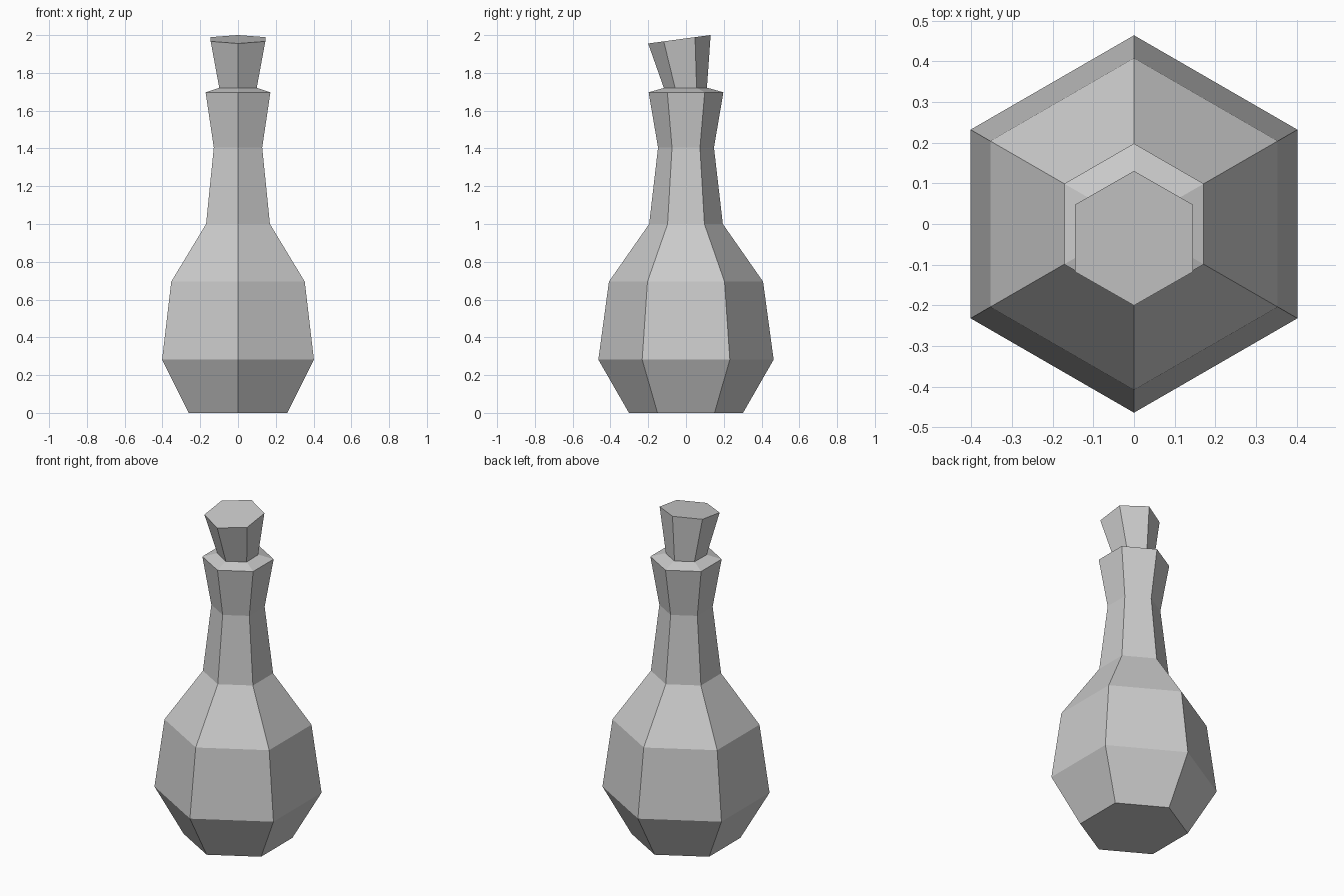
import bpy, bmesh, math
from mathutils import Matrix

cube = bpy.data.objects.get("Cube")
if cube:
    bpy.data.objects.remove(cube, do_unlink=True)

SIDES = 6

# One plain grey for the whole model
grey = bpy.data.materials.new("plain_grey")
grey.use_nodes = True
colour = (0.6, 0.6, 0.6, 1)
grey.diffuse_color = colour
grey.node_tree.nodes["Principled BSDF"].inputs["Base Color"].default_value = colour


def lathe(name, profile, matrix=Matrix()):
    """Closed six-sided solid from (radius, height) pairs, a corner facing front."""
    bm = bmesh.new()
    rings = []
    for radius, z in profile:
        angles = [math.tau * i / SIDES + math.pi / 2 for i in range(SIDES)]
        rings.append([bm.verts.new((radius * math.cos(a), radius * math.sin(a), z))
                      for a in angles])
    for low, high in zip(rings, rings[1:]):
        for i in range(SIDES):
            j = (i + 1) % SIDES
            bm.faces.new((low[i], low[j], high[j], high[i]))
    bm.faces.new(rings[0][::-1])
    bm.faces.new(rings[-1])
    bm.transform(matrix)
    bmesh.ops.recalc_face_normals(bm, faces=bm.faces)
    mesh = bpy.data.meshes.new(name)
    bm.to_mesh(mesh)
    bm.free()
    mesh.materials.append(grey)
    obj = bpy.data.objects.new(name, mesh)
    bpy.context.collection.objects.link(obj)
    return obj


# Bottle: foot, belly, shoulder, neck, flared lip and sloping rim
lathe("bottle", [(0.302, 0), (0.464, 0.282), (0.408, 0.695), (0.195, 1.0),
                 (0.148, 1.405), (0.198, 1.697), (0.118, 1.72)])

# Stopper: tapered plug leaning forward, its lower end inside the neck
lean = Matrix.Translation((0, -0.035, 1.978)) @ Matrix.Rotation(math.radians(7.7), 4, "X")
lathe("stopper", [(0.09, -0.37), (0.167, 0)], lean)
